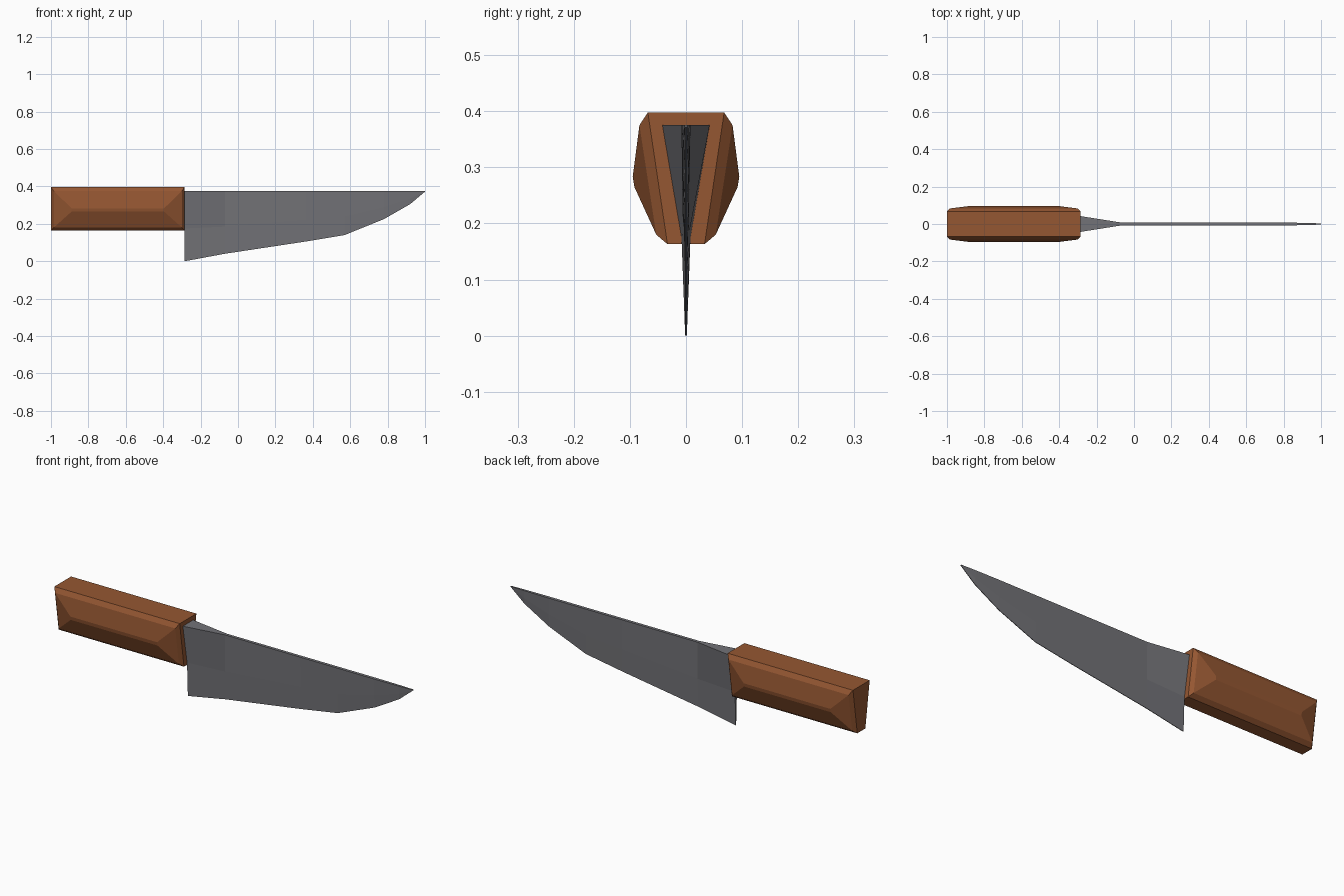
import bpy, bmesh

if "Cube" in bpy.data.objects:
    bpy.data.objects.remove(bpy.data.objects["Cube"])


def material(name, rgb):
    m = bpy.data.materials.new(name)
    m.diffuse_color = (*rgb, 1)
    m.use_nodes = True
    m.node_tree.nodes["Principled BSDF"].inputs["Base Color"].default_value = m.diffuse_color
    return m


def loft(name, rings, mat):
    """Skin a list of equal-length closed rings and cap both ends."""
    bm = bmesh.new()
    rows = [[bm.verts.new(p) for p in ring] for ring in rings]
    n = len(rows[0])
    for a, b in zip(rows, rows[1:]):
        for i in range(n):
            j = (i + 1) % n
            bm.faces.new((a[i], a[j], b[j], b[i]))
    bm.faces.new(rows[0])
    bm.faces.new(rows[-1])
    bmesh.ops.remove_doubles(bm, verts=bm.verts, dist=0.0003)
    bmesh.ops.recalc_face_normals(bm, faces=bm.faces)
    me = bpy.data.meshes.new(name)
    bm.to_mesh(me)
    bm.free()
    me.materials.append(mat)
    ob = bpy.data.objects.new(name, me)
    bpy.context.collection.objects.link(ob)
    return ob


wood = material("brown wood", (0.30, 0.095, 0.032))
steel = material("grey steel", (0.17, 0.17, 0.185))

# Handle: trapezoid core with stepped bevelled panels on both sides.
# Each panel ring lies in the side: x range, then (half width, z) top and bottom.
panel = [((-1.0, -0.285), (0.068, 0.398), (0.033, 0.163)),
         ((-0.985, -0.300), (0.083, 0.375), (0.053, 0.180)),
         ((-0.89, -0.395), (0.095, 0.283), (0.092, 0.265))]


def panel_ring(p, side):
    (x0, x1), (yt, zt), (yb, zb) = p
    return [(x0, side * yt, zt), (x1, side * yt, zt),
            (x1, side * yb, zb), (x0, side * yb, zb)]


rings = [panel_ring(p, -1) for p in reversed(panel)]
rings += [panel_ring(p, 1) for p in panel]
loft("handle", rings, wood)

# Blade stations: x, edge z, spine half width, mid z, mid half width
stations = [(-0.285, 0.000, 0.042, 0.175, 0.008),
            (-0.07, 0.040, 0.008, 0.185, 0.006),
            (0.36, 0.105, 0.008, 0.22, 0.005),
            (0.57, 0.140, 0.008, 0.24, 0.005),
            (0.78, 0.225, 0.008, 0.29, 0.005),
            (0.92, 0.305, 0.006, 0.335, 0.004),
            (1.0, 0.372, 0.003, 0.3735, 0.0025)]
blade = []
for x, ze, ws, zm, wm in stations:
    half = [(ws, 0.375), (wm, zm), (0.0015, ze)]
    blade.append([(x, y, z) for y, z in half] +
                 [(x, -y, z) for y, z in reversed(half)])
loft("blade", blade, steel)
